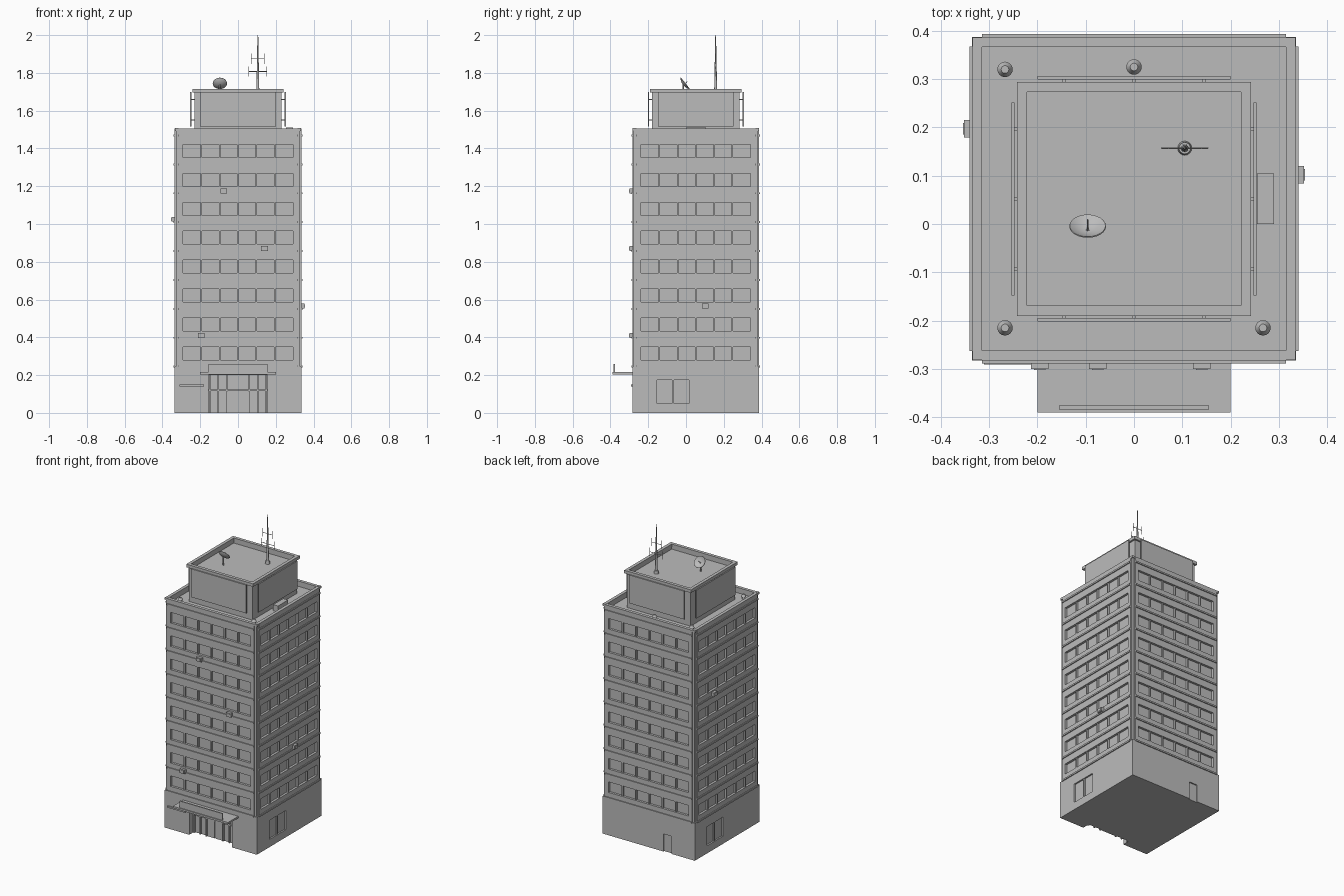
import bpy, bmesh, math
from mathutils import Matrix, Vector

if "Cube" in bpy.data.objects:
    bpy.data.objects.remove(bpy.data.objects["Cube"])

grey = bpy.data.materials.new("concrete_grey")
grey.use_nodes = True
colour = (0.5, 0.5, 0.5, 1)
grey.diffuse_color = colour
grey.node_tree.nodes["Principled BSDF"].inputs["Base Color"].default_value = colour

DY = 0.052          # tower centre in y
HALF = 0.335        # tower half width
FLOORS, BASE, STEP, TOP = 8, 0.245, 0.153, 1.505


def box(bm, x0, x1, y0, y1, z0, z1, turn=0):
    """Box in tower-centred coordinates, turned by quarter turns about z."""
    size = Matrix.Diagonal((x1 - x0, y1 - y0, z1 - z0, 1))
    place = Matrix.Translation(((x0 + x1) / 2, (y0 + y1) / 2, (z0 + z1) / 2))
    spin = Matrix.Rotation(turn * math.pi / 2, 4, "Z")
    bmesh.ops.create_cube(bm, size=1, matrix=spin @ place @ size)


def rod(bm, p, q, r1, r2=None, sides=12):
    """Cylinder or cone between two points."""
    p, q = Vector(p), Vector(q)
    d = q - p
    m = Matrix.Translation((p + q) / 2) @ d.to_track_quat("Z", "Y").to_matrix().to_4x4()
    bmesh.ops.create_cone(bm, cap_ends=True, segments=sides, radius1=r1,
                          radius2=r1 if r2 is None else r2, depth=d.length, matrix=m)


def finish(name, bm, y=DY, smooth=False):
    mesh = bpy.data.meshes.new(name)
    bm.to_mesh(mesh)
    bm.free()
    ob = bpy.data.objects.new(name, mesh)
    bpy.context.collection.objects.link(ob)
    ob.location.y = y
    mesh.materials.append(grey)
    if smooth:
        bpy.ops.object.select_all(action="DESELECT")
        ob.select_set(True)
        bpy.context.view_layer.objects.active = ob
        bpy.ops.object.shade_smooth_by_angle(angle=math.radians(40))
    return ob


def tub(name, half, z0, z1, rim, depth):
    """Block with a sunken roof behind a parapet."""
    bm = bmesh.new()
    box(bm, -half, half, -half, half, z0, z1)
    bm.faces.ensure_lookup_table()
    roof = max(bm.faces, key=lambda f: f.calc_center_median().z)
    bmesh.ops.inset_individual(bm, faces=[roof], thickness=rim)
    low = bmesh.ops.extrude_face_region(bm, geom=[roof])
    bmesh.ops.translate(bm, vec=(0, 0, -depth),
                        verts=[v for v in low["geom"] if isinstance(v, bmesh.types.BMVert)])
    if roof.is_valid:
        bmesh.ops.delete(bm, geom=[roof], context="FACES")
    bmesh.ops.recalc_face_normals(bm, faces=bm.faces)
    return finish(name, bm)


# Ground floor with entrance, windows and back door cut in
bm = bmesh.new()
box(bm, -HALF, HALF, -HALF, HALF, 0, BASE)
ground = finish("ground_floor", bm)
bm = bmesh.new()
box(bm, -0.155, 0.155, -0.4, -0.285, -0.1, 0.2)
box(bm, -0.165, -0.107, 0.327, 0.4, -0.1, 0.115)
box(bm, 0.325, 0.4, -0.205, -0.035, 0.05, 0.175)
box(bm, -0.4, -0.325, 0.045, 0.21, 0.05, 0.175)
cutter = finish("opening_cutter", bm)
cutter.hide_render = True
mod = ground.modifiers.new("openings", "BOOLEAN")
mod.object, mod.solver = cutter, "EXACT"
bpy.context.view_layer.objects.active = ground
bpy.ops.object.modifier_apply(modifier=mod.name)
bpy.data.objects.remove(cutter)

# Ground floor window bars
bm = bmesh.new()
for x, mid in ((0.328, -0.12), (-0.328, 0.127)):
    box(bm, x - 0.005, x + 0.005, mid - 0.005, mid + 0.005, 0.05, 0.175)
finish("ground_window_bars", bm)

# Entrance: glazing bars, door frame and leaves
bm = bmesh.new()
for x in (-0.15, -0.105, -0.06, 0.06, 0.105, 0.15):
    box(bm, x - 0.004, x + 0.004, -0.297, -0.284, 0, 0.2)
box(bm, -0.155, 0.155, -0.296, -0.284, 0.115, 0.123)
finish("entrance_frame", bm)
bm = bmesh.new()
for x in (-0.029, 0.029):
    box(bm, x - 0.027, x + 0.027, -0.290, -0.284, 0, 0.113)
finish("entrance_doors", bm)

# Canopy, its blank fascia board and the wall strip
bm = bmesh.new()
box(bm, -0.2, 0.2, -0.39, -0.28, 0.204, 0.216)
finish("entrance_canopy", bm, 0)
bm = bmesh.new()
box(bm, -0.155, 0.155, -0.384, -0.376, 0.216, 0.26)
finish("canopy_board", bm, 0)
bm = bmesh.new()
box(bm, -0.31, -0.18, -0.291, -0.28, 0.14, 0.15)
finish("wall_strip", bm, 0)

# Tower core with the sunken main roof
tub("tower_core", 0.32, BASE, TOP, 0.008, 0.035)

# Four facades: piers, spandrels, mullions and floor ledges
walls, bars, ledges, posts = [bmesh.new() for _ in range(4)]
for side in range(4):
    for s in (-1, 1):
        a, b = sorted((s * 0.29, s * 0.315))
        box(walls, a, b, -HALF, -0.318, BASE, TOP, side)
    low = BASE
    for i in range(FLOORS + 1):
        sill = BASE + 0.036 + i * STEP
        box(walls, -0.29, 0.29, -HALF, -0.318, low, sill if i < FLOORS else TOP, side)
        low = sill + 0.069
        z = BASE + i * STEP
        box(ledges, -0.315, 0.315, -0.341, -0.33, z - 0.005, z + 0.005, side)
        if i < FLOORS:
            for k in range(-2, 3):
                x = k * 0.0967
                box(bars, x - 0.004, x + 0.004, -0.332, -0.318, sill, low, side)
    # Slim corner posts with caps
    box(posts, 0.315, 0.329, -0.329, -0.315, BASE, TOP, side)
    box(posts, 0.315, 0.334, -0.334, -0.315, TOP - 0.012, TOP + 0.002, side)
finish("facade_walls", walls)
finish("window_mullions", bars)
finish("floor_ledges", ledges)
finish("corner_posts", posts)

# Wall air conditioners: turn, offset along the wall, height
bm = bmesh.new()
for side, x, z in ((0, -0.075, 1.175), (0, 0.14, 0.87), (0, -0.195, 0.41),
                   (1, 0.05, 0.565), (3, -0.145, 1.025)):
    box(bm, x - 0.018, x + 0.018, -0.352, -0.33, z - 0.013, z + 0.013, side)
    box(bm, x - 0.012, x + 0.012, -0.354, -0.35, z - 0.008, z + 0.008, side)
finish("wall_air_conditioners", bm)

# Penthouse with cornice and stand-off panels
tub("penthouse", 0.231, 1.46, 1.70, 0.01, 0.02)
bm = bmesh.new()
for side in range(4):
    box(bm, -0.242, 0.242 - 0.021, -0.242, -0.221, 1.695, 1.715, side)
finish("penthouse_cornice", bm)
bm = bmesh.new()
for side in range(4):
    box(bm, -0.2, 0.2, -0.254, -0.247, 1.515, 1.70, side)
    for x in (-0.145, 0, 0.145):
        for z in (1.55, 1.66):
            box(bm, x - 0.003, x + 0.003, -0.248, -0.228, z - 0.003, z + 0.003, side)
finish("penthouse_panels", bm)

# Roof vents and roof unit
bm = bmesh.new()
for x, y in ((-0.267, 0.32), (0, 0.325), (0.267, -0.215), (-0.267, -0.215)):
    rod(bm, (x, y, 1.465), (x, y, 1.488), 0.009)
    rod(bm, (x, y, 1.485), (x, y, 1.5), 0.016, 0.008, 16)
finish("roof_vents", bm, 0, True)
bm = bmesh.new()
box(bm, 0.255, 0.29, 0, 0.105, 1.465, 1.51)
finish("roof_unit", bm, 0)

# Satellite dish: shallow bowl tilted to the back, on a stand
bm = bmesh.new()
rings = [(0.0, -0.010), (0.015, -0.008), (0.028, -0.003), (0.038, 0.004),
         (0.037, 0.006), (0.027, 0.0), (0.014, -0.005), (0.0, -0.007)]
verts = [bm.verts.new((r, 0, z)) for r, z in rings]
edges = [bm.edges.new(pair) for pair in zip(verts, verts[1:])]
bmesh.ops.spin(bm, geom=verts + edges, cent=(0, 0, 0), axis=(0, 0, 1),
               angle=math.tau, steps=24, use_merge=True)
bmesh.ops.remove_doubles(bm, verts=bm.verts, dist=0.0001)
bmesh.ops.recalc_face_normals(bm, faces=bm.faces)
centre = Vector((-0.096, -0.008, 1.742))
aim = Vector((0, 0.78, 0.62)).normalized()
bm.transform(Matrix.Translation(centre) @ aim.to_track_quat("Z", "Y").to_matrix().to_4x4())
rod(bm, centre - aim * 0.007, centre + aim * 0.022, 0.0015, sides=6)
finish("satellite_dish", bm, 0, True)
bm = bmesh.new()
rod(bm, (-0.096, -0.014, 1.678), (-0.096, -0.014, 1.738), 0.004)
finish("dish_stand", bm, 0, True)

# Antenna mast with two cross arms
bm = bmesh.new()
ax, ay = 0.105, 0.157
rod(bm, (ax, ay, 1.678), (ax, ay, 1.70), 0.015, 0.012, 16)
rod(bm, (ax, ay, 1.695), (ax, ay, 2.0), 0.008, 0.002)
for z, reach in ((1.808, 0.048), (1.875, 0.034)):
    rod(bm, (ax - reach, ay, z), (ax + reach, ay, z), 0.002, sides=6)
    for s in (-1, 1):
        rod(bm, (ax + s * reach, ay, z - 0.027), (ax + s * reach, ay, z + 0.027), 0.0015, sides=6)
finish("antenna_mast", bm, 0, True)
